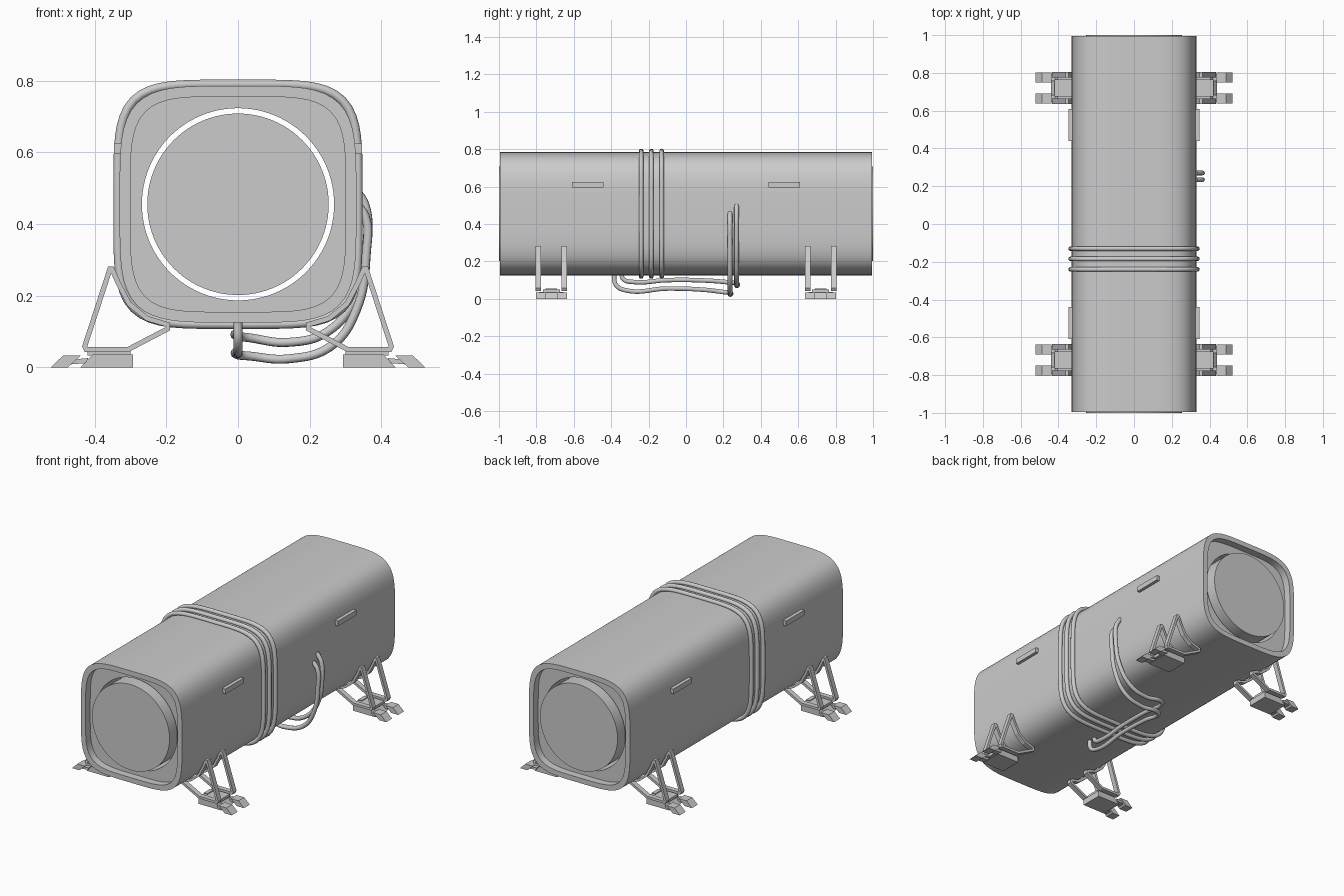
import bpy, bmesh
from math import cos, sin, tau, radians
from mathutils import Vector

cube = bpy.data.objects.get("Cube")
if cube:
    bpy.data.objects.remove(cube)

gray = bpy.data.materials.new("light_gray")
gray.use_nodes = True
gray.diffuse_color = (0.6, 0.6, 0.6, 1)
gray.node_tree.nodes["Principled BSDF"].inputs["Base Color"].default_value = (0.6, 0.6, 0.6, 1)

MID = 0.455   # height of the long axis
SEG = 96


def add_mesh(name, bm, smooth=False):
    bmesh.ops.recalc_face_normals(bm, faces=bm.faces)
    mesh = bpy.data.meshes.new(name)
    bm.to_mesh(mesh)
    bm.free()
    mesh.materials.append(gray)
    if smooth:
        mesh.shade_smooth()
        mesh.set_sharp_from_angle(angle=radians(35))
    obj = bpy.data.objects.new(name, mesh)
    bpy.context.collection.objects.link(obj)
    return obj


def soft_square(a, power, y):
    """Ring of points: power 2 is a circle, higher is squarer."""
    ring = []
    for i in range(SEG):
        c, s = cos(tau * i / SEG), sin(tau * i / SEG)
        r = a / (abs(c) ** power + abs(s) ** power) ** (1 / power)
        ring.append(Vector((r * c, y, MID + r * s)))
    return ring


def bridge(bm, rings):
    for a, b in zip(rings, rings[1:]):
        for i in range(SEG):
            j = (i + 1) % SEG
            bm.faces.new((a[i], a[j], b[j], b[i]))


def prism(name, profile, y0, y1):
    """Extrude an x-z profile from y0 to y1."""
    bm = bmesh.new()
    ends = [[bm.verts.new((x, y, z)) for x, z in profile] for y in (y0, y1)]
    for end in ends:
        bm.faces.new(end)
    for i in range(len(profile)):
        j = (i + 1) % len(profile)
        bm.faces.new((ends[0][i], ends[0][j], ends[1][j], ends[1][i]))
    return add_mesh(name, bm)


def box(name, x0, x1, y0, y1, z0, z1):
    return prism(name, [(x0, z0), (x1, z0), (x1, z1), (x0, z1)], y0, y1)


def frame(name, outline, width, y0, y1):
    """Extrude a flat closed strip that follows a clockwise outline."""
    pts = [Vector(p) for p in outline]
    inner = []
    for i, p in enumerate(pts):
        d0 = (p - pts[i - 1]).normalized()
        d1 = (pts[(i + 1) % len(pts)] - p).normalized()
        n0, n1 = Vector((d0.y, -d0.x)), Vector((d1.y, -d1.x))
        inner.append(p + (n0 + n1) * width / max(1 + n0.dot(n1), 0.35))
    bm = bmesh.new()
    loops = [[bm.verts.new((p.x, y, p.y)) for p in path]
             for path, y in ((pts, y0), (pts, y1), (inner, y1), (inner, y0))]
    for a, b in zip(loops, loops[1:] + loops[:1]):
        for i in range(len(pts)):
            j = (i + 1) % len(pts)
            bm.faces.new((a[i], a[j], b[j], b[i]))
    return add_mesh(name, bm)


def tube(name, points, radius, closed=False):
    curve = bpy.data.curves.new(name, "CURVE")
    curve.dimensions = "3D"
    curve.bevel_depth = radius
    curve.bevel_resolution = 3
    curve.resolution_u = 8
    curve.use_fill_caps = True
    spline = curve.splines.new("POLY" if closed else "BEZIER")
    if closed:
        spline.points.add(len(points) - 1)
        for q, p in zip(spline.points, points):
            q.co = (*p, 1)
        spline.use_cyclic_u = True
    else:
        spline.bezier_points.add(len(points) - 1)
        for q, p in zip(spline.bezier_points, points):
            q.co = p
            q.handle_left_type = q.handle_right_type = "AUTO"
    spline.use_smooth = True
    curve.materials.append(gray)
    obj = bpy.data.objects.new(name, curve)
    bpy.context.collection.objects.link(obj)
    return obj


# Hollow housing: outer skin, rim, recessed end plate and through bore
bm = bmesh.new()
section = [(0.33, 4.4, 0.994), (0.30, 4.6, 0.994), (0.30, 4.6, 0.95), (0.268, 2, 0.95)]
front = [soft_square(a, p, -y) for a, p, y in section]
back = [soft_square(a, p, y) for a, p, y in reversed(section)]
rings = [[bm.verts.new(p) for p in ring] for ring in front + back]
bridge(bm, rings + rings[:1])
add_mesh("housing", bm, True)

# Inner drum, slightly proud of the housing at both ends
bm = bmesh.new()
rings = [[bm.verts.new(p) for p in soft_square(0.253, 2, y)] for y in (-1, 1)]
bridge(bm, rings)
for ring in rings:
    bm.faces.new(ring)
add_mesh("inner_drum", bm, True)

# Cable bands around the housing
for i, y in enumerate((-0.24, -0.185, -0.13)):
    tube(f"cable_band_{i + 1}", soft_square(0.335, 4.8, y), 0.0125, True)

# Two loose cables: under the belly, then up the left side
tube("loose_cable_lower", [
    (0, -0.385, 0.13), (0, -0.375, 0.075), (0, -0.32, 0.045), (0, -0.1, 0.055),
    (0, 0.1, 0.048), (0, 0.21, 0.035), (0.03, 0.235, 0.032), (0.14, 0.235, 0.024),
    (0.26, 0.235, 0.06), (0.33, 0.235, 0.16), (0.358, 0.235, 0.32),
    (0.355, 0.235, 0.42), (0.325, 0.235, 0.46)], 0.0125)
tube("loose_cable_upper", [
    (0, -0.345, 0.13), (0, -0.335, 0.105), (0, -0.28, 0.09), (0, -0.1, 0.1),
    (0, 0.1, 0.098), (0, 0.24, 0.087), (0.03, 0.27, 0.083), (0.14, 0.27, 0.07),
    (0.25, 0.27, 0.1), (0.33, 0.27, 0.2), (0.36, 0.27, 0.35),
    (0.355, 0.27, 0.45), (0.325, 0.27, 0.5)], 0.0125)

# Side handles and legs, mirrored to all four corners
strut = [(0.347, 0.282), (0.362, 0.282), (0.435, 0.058), (0.427, 0.043),
         (0.305, 0.043), (0.19, 0.103), (0.19, 0.125),
         (0.25, 0.143), (0.298, 0.182), (0.326, 0.235)]
pad = [(0.293, 0), (0.44, 0), (0.405, 0.036), (0.293, 0.036)]
hinge = [(0.425, 0.012), (0.475, 0.008), (0.465, 0.022), (0.418, 0.026)]
toe = [(0.475, 0), (0.522, 0), (0.487, 0.034), (0.437, 0.034)]

for sx, side in ((1, "left"), (-1, "right")):
    for sy, end in ((1, "back"), (-1, "front")):
        tag = f"{end}_{side}"
        c = 0.72 * sy
        parts = [
            box("side_handle_" + tag, 0.31, 0.346, 0.525 * sy - 0.085,
                0.525 * sy + 0.085, 0.595, 0.625),
            prism("foot_pad_" + tag, pad, c - 0.065, c + 0.065),
            box("foot_top_" + tag, 0.30, 0.42, c - 0.045, c + 0.045, 0.034, 0.05),
            box("foot_catch_" + tag, 0.302, 0.325, c - 0.03, c + 0.03, 0.05, 0.055),
        ]
        for k, name in ((-1, "a"), (1, "b")):
            y = c + 0.07 * k
            parts.append(frame(f"leg_strut_{name}_{tag}", strut, 0.014, y - 0.015, y + 0.015))
            y = c + 0.056 * k
            parts.append(prism(f"toe_hinge_{name}_{tag}", hinge, y - 0.018, y + 0.018))
            parts.append(prism(f"toe_{name}_{tag}", toe, y - 0.027, y + 0.027))
        if sx < 0:
            for obj in parts:
                for v in obj.data.vertices:
                    v.co.x *= -1
                obj.data.flip_normals()
